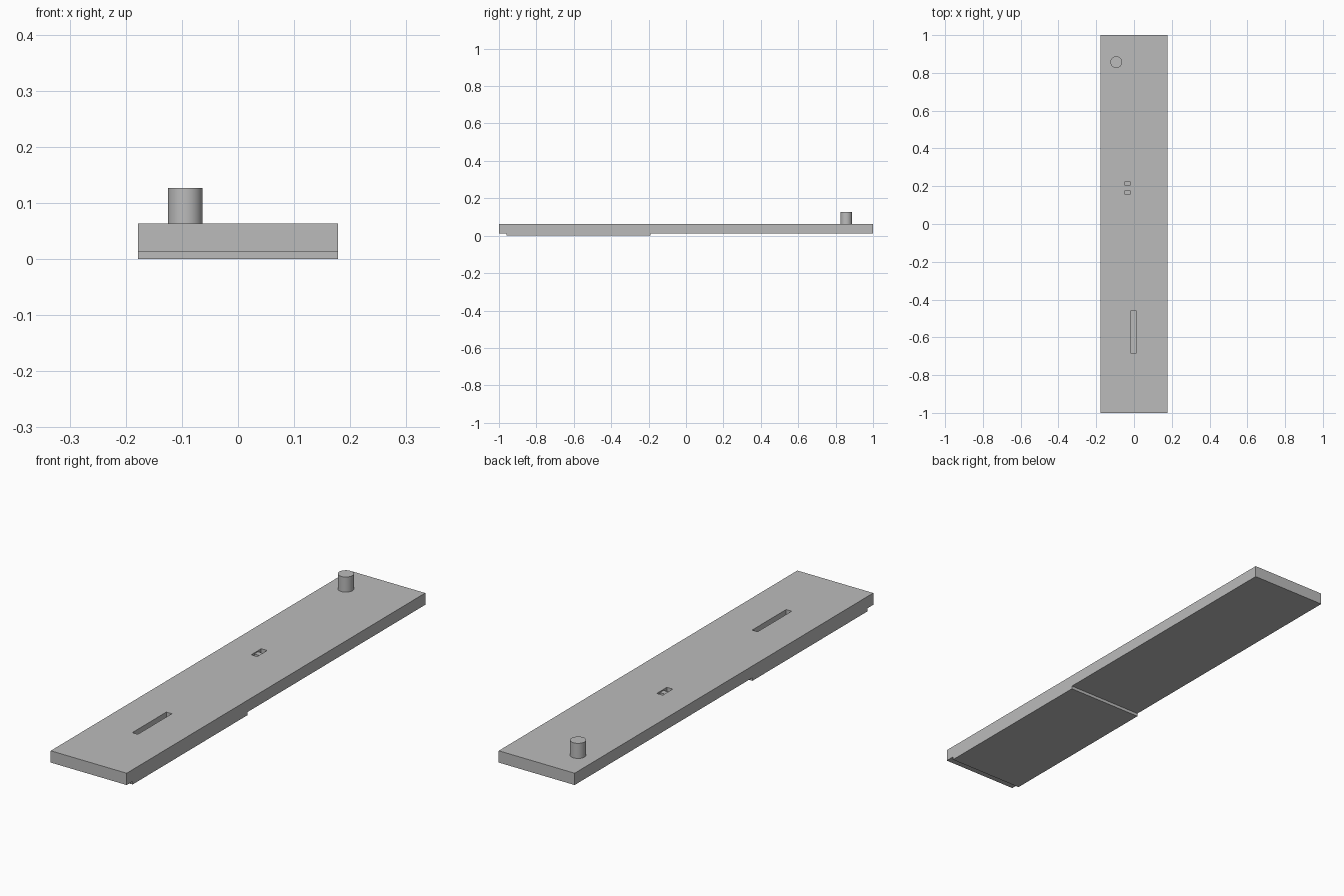
import bpy
from math import radians

if "Cube" in bpy.data.objects:
    bpy.data.objects.remove(bpy.data.objects["Cube"])

grey = bpy.data.materials.new("plain_grey")
grey.use_nodes = True
colour = (0.5, 0.5, 0.5, 1)
grey.diffuse_color = colour
grey.node_tree.nodes["Principled BSDF"].inputs["Base Color"].default_value = colour


def box(name, low, high):
    """Box between two opposite corners."""
    centre = [(a + b) / 2 for a, b in zip(low, high)]
    bpy.ops.mesh.primitive_cube_add(size=1, location=centre)
    ob = bpy.context.object
    ob.name = name
    ob.scale = [b - a for a, b in zip(low, high)]
    bpy.ops.object.transform_apply(location=False, rotation=False, scale=True)
    ob.data.materials.append(grey)
    return ob


HALF_WIDTH, BOTTOM, TOP = 0.178, 0.013, 0.063

# Long flat body
body = box("body", (-HALF_WIDTH, -1, BOTTOM), (HALF_WIDTH, 1, TOP))

# Raised pad under the front part
box("bottom_pad", (-HALF_WIDTH, -0.96, 0), (HALF_WIDTH, -0.19, BOTTOM))

# Slots sunk into the top
slots = {
    "long_slot": ((-0.016, -0.685, 0.033), (0.010, -0.457, 0.1)),
    "short_slot": ((-0.048, 0.157, 0.033), (-0.020, 0.224, 0.1)),
}
for name, (low, high) in slots.items():
    cutter = box(name + "_cutter", low, high)
    cutter.hide_render = True
    cutter.hide_viewport = True
    cutter.display_type = 'WIRE'
    cut = body.modifiers.new(name, 'BOOLEAN')
    cut.operation = 'DIFFERENCE'
    cut.solver = 'EXACT'
    cut.object = cutter

# Slider resting inside the short slot
box("slider", (-0.048, 0.178, 0.033), (-0.020, 0.203, 0.058))

# Round peg near the back
bpy.ops.mesh.primitive_cylinder_add(vertices=48, radius=0.031, depth=0.064,
                                    location=(-0.094, 0.857, 0.095))
peg = bpy.context.object
peg.name = "peg"
peg.data.materials.append(grey)
bpy.ops.object.shade_smooth_by_angle(angle=radians(30))
